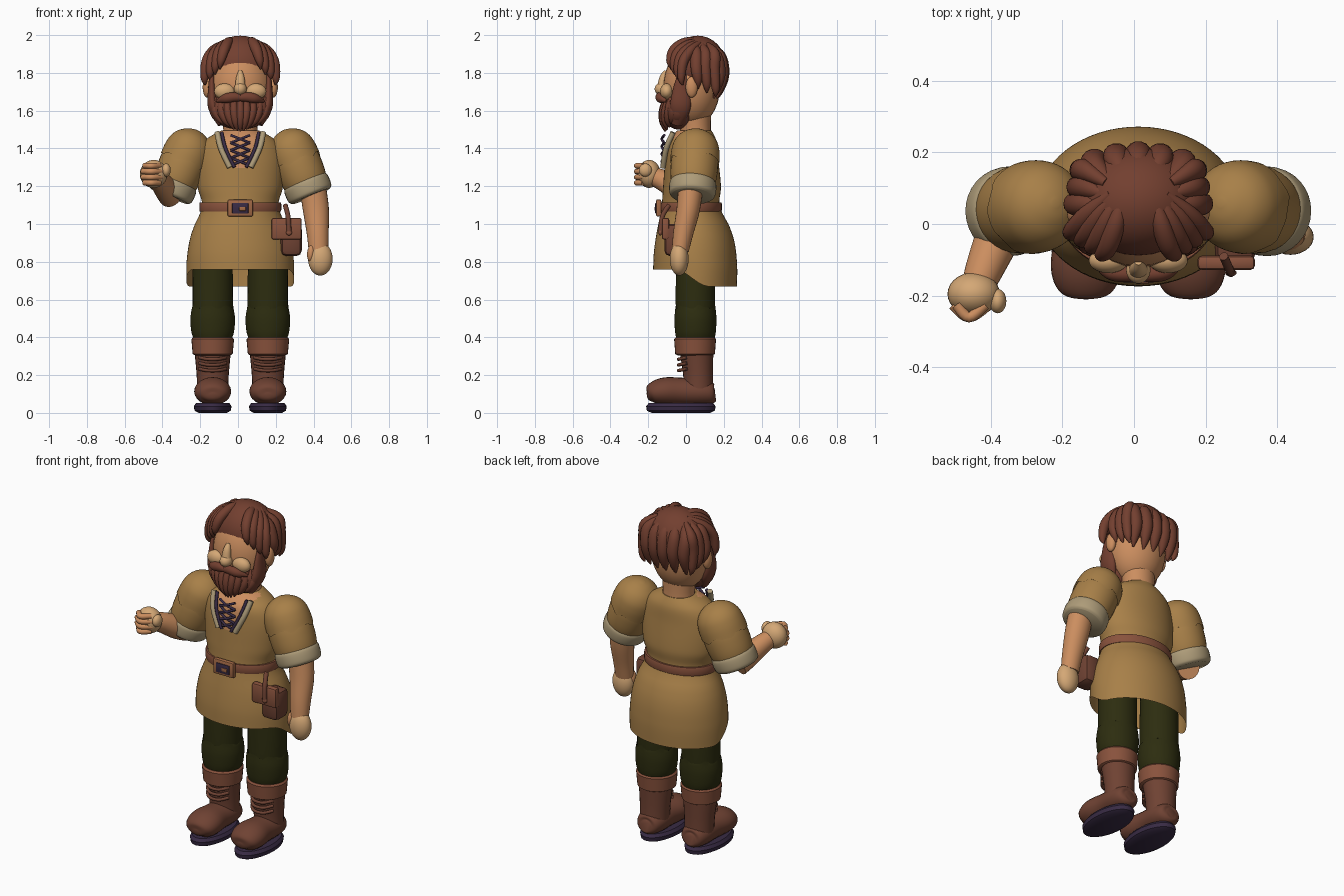
import bpy, bmesh, math
from mathutils import Vector, Matrix

CX = 0.012  # body centre line


def mat(name, r, g, b):
    m = bpy.data.materials.new(name)
    m.diffuse_color = (r, g, b, 1)
    return m


TUNIC = mat("tunic_ochre", .39, .215, .065)
SKIN = mat("skin", .60, .27, .115)
PALE = mat("pale_skin", .66, .39, .18)
BEIGE = mat("beige_cloth", .42, .33, .19)
PANTS = mat("dark_green", .026, .026, .005)
HAIR = mat("hair_brown", .17, .05, .029)
BOOT = mat("boot_brown", .16, .055, .033)
LEATHER = mat("leather_brown", .25, .085, .046)
PURPLE = mat("dark_purple", .04, .024, .058)
BUCKLE = mat("buckle_tan", .36, .14, .06)


def finish(name, bm, m):
    bmesh.ops.recalc_face_normals(bm, faces=bm.faces)
    me = bpy.data.meshes.new(name)
    bm.to_mesh(me)
    bm.free()
    me.materials.append(m)
    ob = bpy.data.objects.new(name, me)
    bpy.context.collection.objects.link(ob)
    return ob


def spline(rows, steps):
    """Catmull-Rom through rows of any length"""
    out = []
    n = len(rows)
    for i in range(n - 1):
        a, b, c, d = (rows[max(0, min(n - 1, i + k))] for k in (-1, 0, 1, 2))
        for s in range(steps):
            t = s / steps
            out.append([.5 * (2 * q + (r - p) * t + (2 * p - 5 * q + 4 * r - w) * t * t
                              + (3 * q - p - 3 * r + w) * t ** 3)
                        for p, q, r, w in zip(a, b, c, d)])
    return out + [list(rows[-1])]


def loft(name, rows, m, seg=24, steps=5, flat=False, ref=(1, 0, 0), caps=(True, True), ragged=0):
    """Elliptical skin along rows of (x, y, z, radius a, radius b)"""
    pts = spline(rows, steps)
    bm = bmesh.new()
    rings = []
    for i, p in enumerate(pts):
        a, b = Vector(pts[max(0, i - 1)][:3]), Vector(pts[min(len(pts) - 1, i + 1)][:3])
        t = Vector((0, 0, 1)) if flat else (b - a).normalized()
        u = Vector(ref)
        u = (u - t * u.dot(t)).normalized()
        v = t.cross(u)
        ring = []
        for k in range(seg):
            an = 2 * math.pi * k / seg
            co = Vector(p[:3]) + u * max(p[3], .002) * math.cos(an) + v * max(p[4], .002) * math.sin(an)
            if ragged and i == len(pts) - 1:
                co += t * ragged * (math.sin(6 * an) + .5 * math.sin(11 * an))
            ring.append(bm.verts.new(co))
        rings.append(ring)
    for r0, r1 in zip(rings, rings[1:]):
        for k in range(seg):
            j = (k + 1) % seg
            bm.faces.new((r0[k], r0[j], r1[j], r1[k]))
    if caps[0]:
        bm.faces.new(rings[0])
    if caps[1]:
        bm.faces.new(rings[-1])
    return finish(name, bm, m)


def ball(name, loc, size, m, rot=(0, 0, 0)):
    bm = bmesh.new()
    bmesh.ops.create_uvsphere(bm, u_segments=28, v_segments=16, radius=1)
    ob = finish(name, bm, m)
    ob.location, ob.scale, ob.rotation_euler = loc, size, rot
    return ob


def box(name, loc, size, m, bevel=.008):
    bm = bmesh.new()
    bmesh.ops.create_cube(bm, size=1, matrix=Matrix.Diagonal((*size, 1)))
    bmesh.ops.bevel(bm, geom=bm.edges[:], offset=bevel, segments=2, affect='EDGES', profile=.5)
    ob = finish(name, bm, m)
    ob.location = loc
    return ob


def cord(name, pts, r, m, ref=(1, 0, 0), seg=10):
    return loft(name, [(*p, r, r) for p in pts], m, seg=seg, ref=ref)


# Tunic: open skirt, hem dropping toward the back, skin in the neck opening
tunic = loft("tunic", [(CX, .048, .76, .285, .222), (CX, .05, .85, .283, .22), (CX, .047, .95, .262, .203),
                       (CX, .025, 1.09, .203, .155), (CX, .032, 1.2, .226, .153), (CX, .03, 1.35, .228, .14),
                       (CX, .033, 1.44, .19, .128), (CX, .045, 1.495, .10, .09)],
             TUNIC, seg=64, steps=8, flat=True, caps=(False, True))
tunic.data.materials.append(SKIN)
for v in tunic.data.vertices:
    k = max(0, min(1, (v.co.y + .06) / .18))
    v.co.z -= .09 * k * k * (3 - 2 * k) * max(0, min(1, (1 - v.co.z) / .24))
for f in tunic.data.polygons:
    c = f.center
    if c.y < .03 and c.z > 1.29 and abs(c.x - CX) < .03 + .09 * (c.z - 1.29) / .19:
        f.material_index = 1

# Belt and buckle
loft("belt", [(CX, .026, 1.065, .214, .161), (CX, .026, 1.075, .217, .164),
              (CX, .026, 1.105, .217, .164), (CX, .026, 1.115, .214, .161)], LEATHER, seg=48, steps=1, flat=True)
box("buckle", (CX, -.145, 1.085), (.135, .028, .09), BUCKLE)
box("buckle_center", (CX, -.159, 1.083), (.085, .008, .055), PURPLE, .002)
box("buckle_pin", (CX + .012, -.163, 1.08), (.035, .008, .02), BUCKLE, .002)

# Hip pouch
box("pouch_body", (.282, -.055, .915), (.112, .12, .17), BOOT, .03)
box("pouch_flap", (.257, -.108, .975), (.16, .04, .115), LEATHER, .012)
cord("pouch_strap", [(.25, -.09, 1.1), (.265, -.125, 1.04), (.27, -.135, .96)], .013, BOOT)
ball("pouch_button", (.27, -.136, .955), (.016, .01, .016), LEATHER)

# Neck opening trim and lacing
for s in (-1, 1):
    edge = [(CX + s * .122, -.068, 1.485), (CX + s * .102, -.105, 1.40), (CX + s * .055, -.122, 1.30)]
    cord("collar_trim", edge, .015, BEIGE)
    cord("collar_lining", [(x - s * .024, y - .004, z) for x, y, z in edge], .009, PURPLE)
    for z in (1.31, 1.35, 1.39, 1.43):
        cord("chest_lace", [(CX - s * .05, -.115, z), (CX, -.128, z + .02), (CX + s * .05, -.115, z + .04)],
             .007, PURPLE, ref=(0, 1, 0))

# Legs and boots
for s in (-1, 1):
    x = CX + s * .146
    loft("trouser_leg", [(x, .05, .42, .1, .1), (x, .05, .55, .106, .104), (x, .05, .7, .107, .104),
                         (x, .05, .92, .1, .1)], PANTS)
    loft("trouser_knee", [(x, .05, .39, .1, .1), (x, .05, .43, .113, .108), (x, .05, .5, .118, .111),
                          (x, .05, .56, .109, .106)], PANTS, seg=48, caps=(True, False), ragged=.009)
    loft("boot_cuff", [(x, .048, .305, .094, .094), (x, .048, .312, .106, .105), (x, .048, .39, .113, .111),
                       (x, .048, .4, .104, .103)], LEATHER, seg=32, steps=1, flat=True)
    loft("boot_shaft", [(x, .066, .1, .082, .08), (x, .064, .2, .085, .079), (x, .055, .33, .097, .09)],
         BOOT, flat=True)
    loft("boot_foot", [(x, .155, .1, .03, .03), (x, .14, .1, .065, .055), (x, .08, .11, .084, .07),
                       (x, -.02, .113, .086, .073), (x, -.11, .114, .098, .074), (x, -.17, .105, .086, .06),
                       (x, -.198, .095, .055, .035), (x, -.207, .093, .015, .01)], BOOT)
    loft("boot_sole", [(x, -.027, 0, .075, .155), (x, -.027, .012, .096, .18), (x, -.027, .035, .1, .184),
                       (x, -.027, .052, .088, .17)], PURPLE, seg=32, steps=1, flat=True)
    for z in (.225, .255, .285):
        cord("boot_lace", [(x - .07, .005, z + .008), (x - .03, -.035, z), (x + .03, -.035, z),
                           (x + .07, .005, z + .008)], .009, BOOT, ref=(0, 0, 1))

# Sleeves: puffed shoulder with ragged edge, lower sleeve, rolled cuff
for s in (-1, 1):
    start, axis = Vector((CX + s * .278, .05, 1.38)), Vector((s * .385, -.07, -.92))

    def along(pairs):
        return [(*(start + axis * t), r, r) for t, r in pairs]
    loft("shoulder_sleeve", along([(-.127, .01), (-.117, .048), (-.09, .09), (-.05, .117), (0, .128), (.055, .13)]),
         TUNIC, seg=48, ref=(0, 1, 0), caps=(True, False), ragged=.009)
    loft("lower_sleeve", along([(-.03, .11), (.04, .123), (.1, .125), (.16, .12), (.22, .105)]),
         TUNIC, seg=32, ref=(0, 1, 0))
    loft("sleeve_cuff", along([(.165, .114), (.18, .123), (.21, .125), (.24, .121), (.253, .108)]),
         BEIGE, seg=32, ref=(0, 1, 0))

# Lowered arm
loft("lowered_forearm", [(.395, .025, 1.2, .07, .066), (.412, .012, 1.08, .069, .062), (.422, -.015, .95, .058, .053),
                         (.426, -.03, .86, .052, .045)], SKIN)
ball("lowered_hand", (.436, -.036, .815), (.065, .05, .088), PALE)
ball("lowered_thumb", (.386, -.05, .845), (.02, .025, .045), SKIN, (0, .1, 0))

# Raised arm with curled fist
loft("raised_forearm", [(-.36, .03, 1.15, .062, .066), (-.382, -.04, 1.185, .062, .066), (-.415, -.12, 1.23, .054, .056),
                        (-.438, -.18, 1.255, .045, .048)], SKIN)
ball("raised_hand", (-.447, -.195, 1.265), (.073, .06, .074), PALE)
ball("raised_thumb", (-.38, -.215, 1.285), (.024, .034, .035), PALE)
for i in range(4):
    z = 1.218 + .03 * i
    w = .05 if i in (1, 2) else .04
    cord("finger", [(-.455 - w, -.225, z), (-.46, -.26, z), (-.455 + w, -.225, z)], .0155, SKIN, ref=(0, 0, 1))

# Head, neck and face
loft("neck", [(CX, .05, 1.42, .1, .088), (CX, .05, 1.5, .09, .082), (CX, .045, 1.62, .1, .09)], SKIN)
ball("head", (CX, .03, 1.725), (.166, .15, .21), SKIN)
ball("nose", (CX, -.128, 1.715), (.034, .038, .034), PALE)
loft("nose_bridge", [(CX, -.105, 1.81, .01, .01), (CX, -.12, 1.775, .022, .02), (CX, -.13, 1.72, .028, .024)], PALE)
for s in (-1, 1):
    ball("cheek", (CX + s * .083, -.102, 1.702), (.055, .035, .042), PALE)
    ball("ear", (CX + s * .175, .03, 1.725), (.024, .032, .056), SKIN)
    loft("moustache", [(CX - s * .005, -.135, 1.668, .02, .018), (CX + s * .035, -.14, 1.672, .022, .025),
                       (CX + s * .08, -.132, 1.664, .022, .024), (CX + s * .125, -.105, 1.65, .006, .006)],
         HAIR, ref=(0, 1, 0))
    loft("sideburn", [(CX + s * .15, -.02, 1.80, .012, .02), (CX + s * .15, -.025, 1.72, .02, .042),
                      (CX + s * .143, -.03, 1.62, .028, .055), (CX + s * .1, -.05, 1.53, .02, .03)], HAIR)

# Beard: base mass and hanging strands
ball("beard_base", (CX, -.04, 1.605), (.163, .085, .105), HAIR)
for i in range(9):
    u = i / 4 - 1
    q = u * u
    loft("beard_strand", [(CX + .135 * u, -.105 + .05 * q, 1.67, .014, .014),
                          (CX + .132 * u, -.122 + .055 * q, 1.60, .022, .022),
                          (CX + .1 * u, -.122 + .05 * q, 1.54 + .01 * q, .019, .019),
                          (CX + .065 * u, -.11 + .04 * q, 1.49 + .04 * q, .004, .004)], HAIR, seg=12)

# Hair: smooth crown, back, side and swept front locks
ball("hair_crown", (CX, .062, 1.832), (.176, .152, .165), HAIR)
for i in range(-2, 3):
    d, y = i * .061, -1.4 * (i * .061) ** 2
    loft("back_lock", [(CX + .6 * d, .13 + y, 1.945, .015, .015), (CX + d, .182 + y, 1.89, .033, .03),
                       (CX + d, .198 + y, 1.80, .036, .033), (CX + d, .185 + y, 1.72, .024, .022),
                       (CX + d * .97, .168 + y, 1.665, .004, .004)], HAIR, seg=14)
for s in (-1, 1):
    for i in range(3):
        y = .055 + .047 * i
        x = .18 - .008 * i
        loft("side_lock", [(CX + s * .09, y * .7 + .01, 1.95, .014, .014), (CX + s * .15, y, 1.9, .028, .03),
                           (CX + s * x, y, 1.82, .028, .03), (CX + s * x, y + .008, 1.76 - .02 * i, .02, .022),
                           (CX + s * (x - .014), y + .008, 1.715 - .02 * i, .004, .004)], HAIR, seg=14)
    for i in range(4):
        loft("front_lock", [(CX + s * (.042 + .012 * i), .085, 1.968, .01, .01),
                            (CX + s * (.062 + .026 * i), .005 + .008 * i, 1.965 - .014 * i, .026, .024),
                            (CX + s * (.085 + .031 * i), -.062 + .016 * i, 1.925 - .022 * i, .028, .026),
                            (CX + s * (.102 + .029 * i), -.085 + .02 * i, 1.865 - .03 * i, .021, .02),
                            (CX + s * (.108 + .026 * i), -.078 + .02 * i, 1.82 - .028 * i, .004, .004)],
             HAIR, seg=14, ref=(1, 0, .3))

# Smooth shading with sharp edges kept
for ob in bpy.context.collection.objects:
    ob.select_set(True)
    bpy.context.view_layer.objects.active = ob
bpy.ops.object.shade_smooth_by_angle(angle=math.radians(40))
